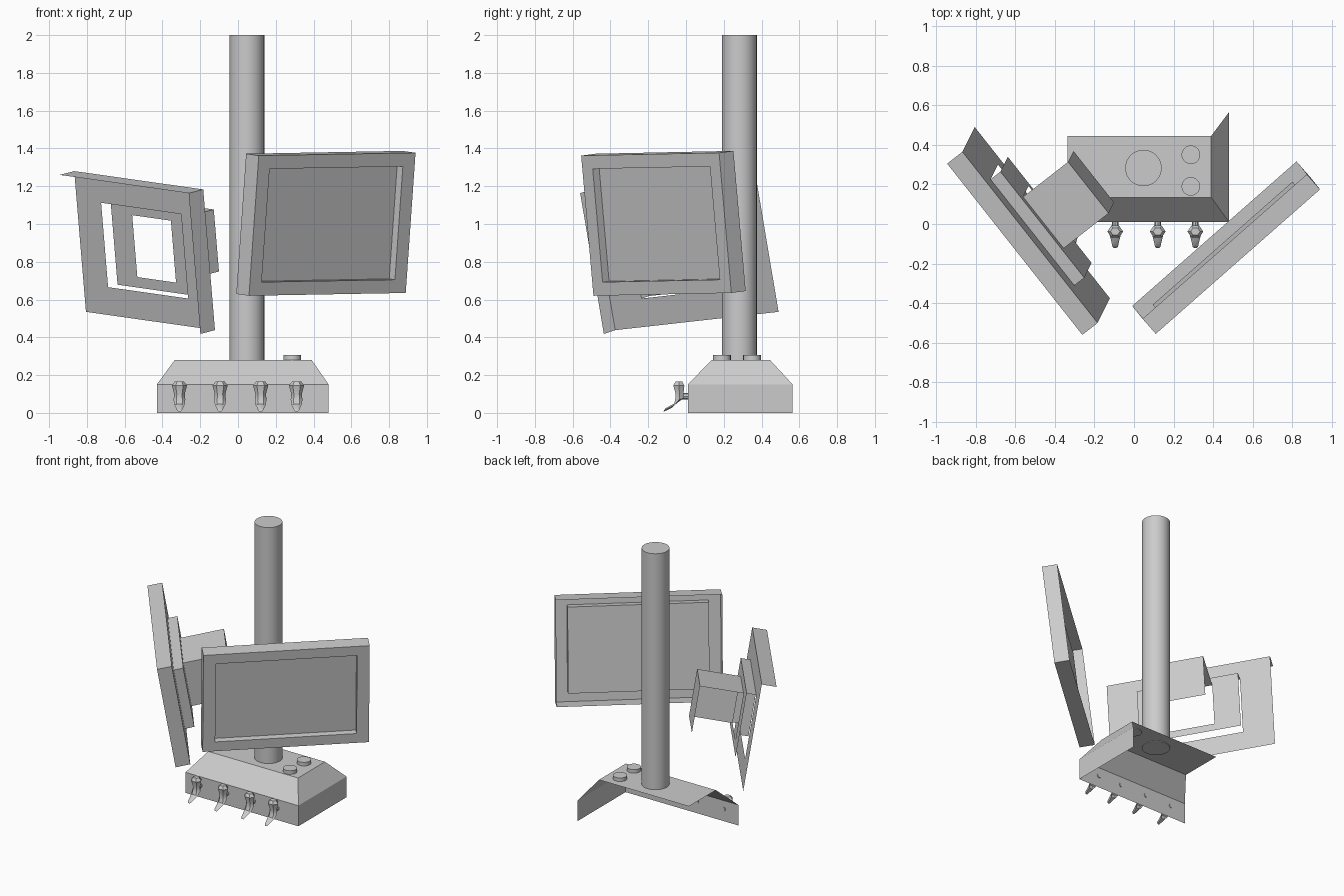
import bpy, bmesh, math
from mathutils import Vector

cube = bpy.data.objects.get("Cube")
if cube:
    bpy.data.objects.remove(cube, do_unlink=True)

grey = bpy.data.materials.new("plain grey")
grey.use_nodes = True
grey.diffuse_color = (0.6, 0.6, 0.6, 1)
grey.node_tree.nodes["Principled BSDF"].inputs["Base Color"].default_value = (0.6, 0.6, 0.6, 1)


def finish(name, bm, smooth=None):
    """Turn a bmesh into a named grey object."""
    bmesh.ops.remove_doubles(bm, verts=bm.verts, dist=0.0005)
    bmesh.ops.recalc_face_normals(bm, faces=bm.faces)
    mesh = bpy.data.meshes.new(name)
    bm.to_mesh(mesh)
    bm.free()
    mesh.materials.append(grey)
    obj = bpy.data.objects.new(name, mesh)
    bpy.context.collection.objects.link(obj)
    if smooth:
        bpy.ops.object.select_all(action='DESELECT')
        obj.select_set(True)
        bpy.context.view_layer.objects.active = obj
        bpy.ops.object.shade_smooth_by_angle(angle=math.radians(smooth))
    return obj


def face(bm, points):
    return bm.faces.new([bm.verts.new(p) for p in points])


def bridge(bm, a, b, sides):
    """Join matching edges of two corner loops on the chosen sides."""
    n = len(a)
    for k in sides:
        j = (k + 1) % n
        face(bm, [a[k], a[j], b[j], b[k]])


def placer(origin, across, down, back):
    """Map panel fractions (u, v, depth w) to space, as a rectangle loop."""
    o, a, d, b = map(Vector, (origin, across, down, back))

    def rect(u0, u1, v0, v1, w):
        corners = ((u0, v0), (u1, v0), (u1, v1), (u0, v1))
        return [o + a * u + d * v + b * w for u, v in corners]
    return rect


def cylinder(name, x, y, z0, z1, r, sides):
    bm = bmesh.new()
    bmesh.ops.create_cone(bm, cap_ends=True, segments=sides, radius1=r, radius2=r, depth=z1 - z0)
    bmesh.ops.translate(bm, verts=bm.verts, vec=(x, y, (z0 + z1) / 2))
    return finish(name, bm, 40)


TOP, RIGHT = 0, 1
ALL = range(4)

# Base: open shell with a top, a front and one end
L, R, F, B = -0.43, 0.48, 0.01, 0.565
TL, TR, TF, TB = -0.335, 0.39, 0.135, 0.445
MID, HIGH = 0.15, 0.28
bm = bmesh.new()
face(bm, [(TL, TF, HIGH), (TR, TF, HIGH), (TR, TB, HIGH), (TL, TB, HIGH)])
face(bm, [(L, F, 0), (R, F, 0), (R, F, MID), (L, F, MID)])
face(bm, [(L, F, MID), (R, F, MID), (TR, TF, HIGH), (TL, TF, HIGH)])
face(bm, [(R, F, 0), (R, B, 0), (R, B, MID), (R, F, MID)])
face(bm, [(R, F, MID), (R, B, MID), (TR, TB, HIGH), (TR, TF, HIGH)])
finish("base", bm)

# Pole and knobs
cylinder("pole", 0.0475, 0.283, 0.275, 2.0, 0.092, 32)
for i, y in enumerate((0.19, 0.35)):
    cylinder(f"knob_{i + 1}", 0.287, y, 0.275, 0.306, 0.047, 20)

# Taps: six-sided loft along a bent path (y, z, radius, tilt), with a stem
SPOUT = [(-0.038, 0.166, 0.024, 0), (-0.038, 0.145, 0.040, 0), (-0.034, 0.10, 0.028, 0),
         (-0.036, 0.07, 0.031, 0.3), (-0.060, 0.042, 0.027, 0.8),
         (-0.09, 0.027, 0.019, 1.0), (-0.115, 0.015, 0.014, 1.0)]
for i, x in enumerate((-0.31, -0.095, 0.12, 0.31)):
    bm = bmesh.new()
    loops = []
    for y, z, r, tilt in SPOUT:
        loop = []
        for k in range(6):
            t = math.tau * k / 6
            s = r * 0.85 * math.sin(t)
            loop.append(Vector((x + r * math.cos(t), y + s * math.cos(tilt), z + s * math.sin(tilt))))
        loops.append(loop)
    for a, b in zip(loops, loops[1:]):
        bridge(bm, a, b, range(6))
    face(bm, loops[0])
    face(bm, loops[-1])
    finish(f"tap_{i + 1}", bm, 35)
    stem = cylinder(f"tap_stem_{i + 1}", 0, 0, -0.02, 0.02, 0.016, 8)
    stem.rotation_euler.x = math.pi / 2
    stem.location = (x, -0.005, 0.088)

# Closed screen: rim walls, front frame and a recessed display, open at the back
rect = placer((0.11, -0.555, 1.362), (0.83, 0.73, 0.015), (-0.052, 0.065, -0.742), (-0.067, 0.076, 0.01))
outer, back = rect(0, 1, 0, 1, 0), rect(0, 1, 0, 1, 1)
hole, deep = rect(0.075, 0.925, 0.096, 0.904, 0), rect(0.075, 0.925, 0.096, 0.904, 0.45)
bm = bmesh.new()
bridge(bm, outer, back, ALL)
bridge(bm, outer, hole, ALL)
finish("left_screen_frame", bm)
bm = bmesh.new()
bridge(bm, hole, deep, ALL)
face(bm, deep)
finish("left_screen_display", bm)

# Hollow screen: stepped panels, walled only along the top and one side
rect = placer((-0.867, 0.365, 1.28), (0.683, -0.865, -0.097), (0.062, 0.125, -0.745), (0.077, 0.06, 0.02))
front, panel = rect(0, 1, 0, 1, -1), rect(0, 1, 0, 1, 0)
opening, step = rect(0.19, 0.81, 0.2, 0.8, 0), rect(0.19, 0.81, 0.2, 0.8, 0.65)
inner, end = rect(0.35, 0.65, 0.285, 0.725, 0.65), rect(0.35, 0.65, 0.285, 0.725, 3.6)
bm = bmesh.new()
bridge(bm, front, panel, (TOP, RIGHT))
bridge(bm, panel, opening, ALL)
finish("right_screen_frame", bm)
bm = bmesh.new()
bridge(bm, opening, step, (TOP, RIGHT))
bridge(bm, step, inner, ALL)
finish("right_screen_back_plate", bm)
bm = bmesh.new()
bridge(bm, inner, end, (TOP, RIGHT))
face(bm, end)
finish("right_screen_mount", bm)
